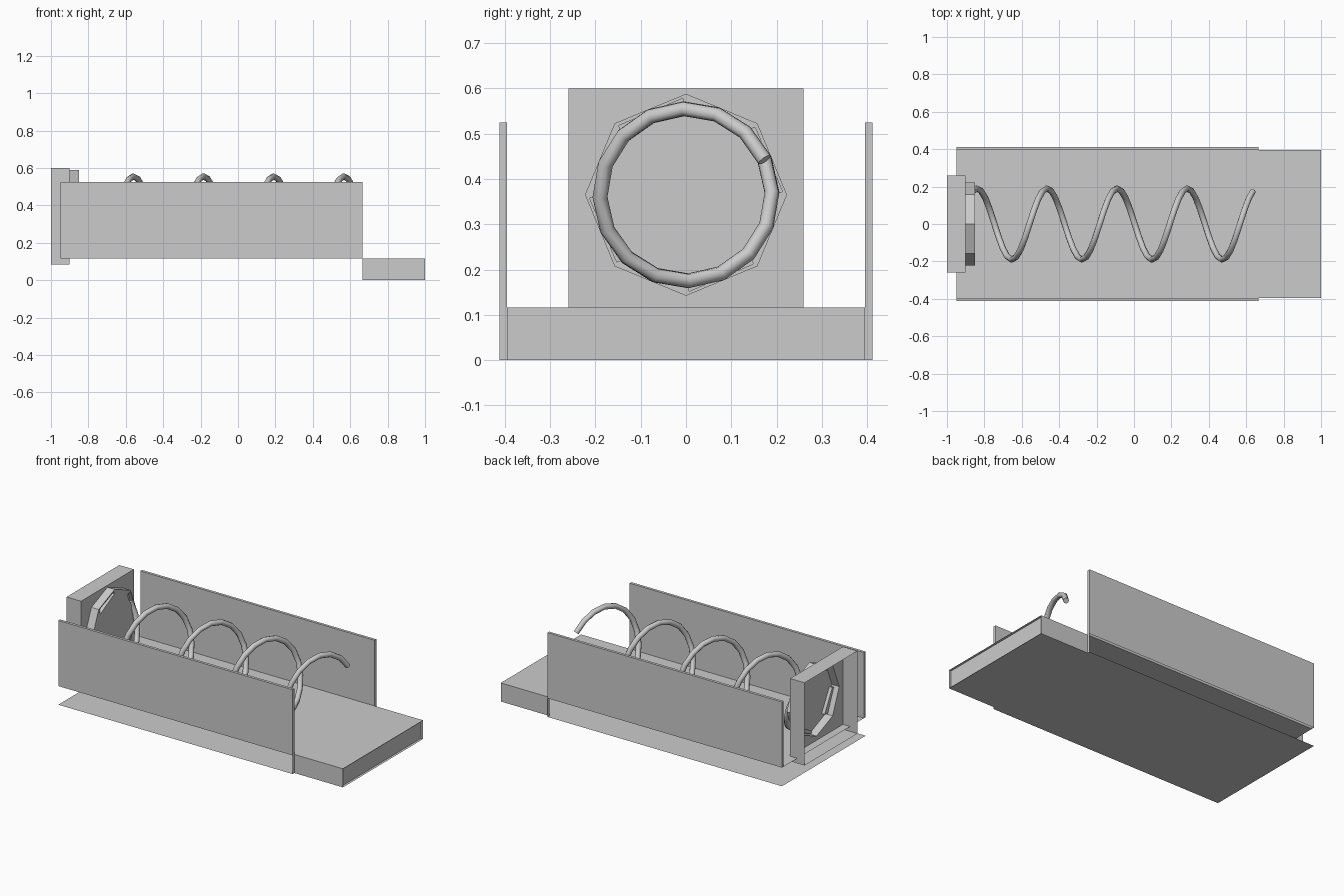
import bpy, bmesh
from math import sin, cos, pi
from mathutils import Vector

if "Cube" in bpy.data.objects:
    bpy.data.objects.remove(bpy.data.objects["Cube"])

CZ = 0.365                      # height of the coil axis


def finish(name, bm, fix=True):
    bmesh.ops.remove_doubles(bm, verts=bm.verts, dist=1e-5)
    if fix:
        bmesh.ops.recalc_face_normals(bm, faces=bm.faces)
    me = bpy.data.meshes.new(name)
    bm.to_mesh(me)
    bm.free()
    ob = bpy.data.objects.new(name, me)
    bpy.context.collection.objects.link(ob)
    return ob


def face(bm, pts):
    return bm.faces.new([bm.verts.new(p) for p in pts])


def box(bm, x0, x1, y0, y1, z0, z1, skip=""):
    """Box whose sides listed in skip (lower case = min, upper = max) stay open."""
    sides = {
        "x": [(x0, y0, z0), (x0, y0, z1), (x0, y1, z1), (x0, y1, z0)],
        "X": [(x1, y0, z0), (x1, y1, z0), (x1, y1, z1), (x1, y0, z1)],
        "y": [(x0, y0, z0), (x1, y0, z0), (x1, y0, z1), (x0, y0, z1)],
        "Y": [(x0, y1, z0), (x0, y1, z1), (x1, y1, z1), (x1, y1, z0)],
        "z": [(x0, y0, z0), (x0, y1, z0), (x1, y1, z0), (x1, y0, z0)],
        "Z": [(x0, y0, z1), (x1, y0, z1), (x1, y1, z1), (x0, y1, z1)],
    }
    return {k: face(bm, p) for k, p in sides.items() if k not in skip}


def ring(bm, x, pts):
    """Closed edge loop of (y, z) points at the given x."""
    vs = [bm.verts.new((x, y, z)) for y, z in pts]
    return vs, [bm.edges.new((vs[i], vs[(i + 1) % len(vs)])) for i in range(len(vs))]


def bridge(bm, a, b):
    n = len(a)
    for i in range(n):
        j = (i + 1) % n
        bm.faces.new((a[i], a[j], b[j], b[i]))


def fill(bm, edges):
    bmesh.ops.triangle_fill(bm, edges=edges, use_beauty=True, normal=Vector((1, 0, 0)))


# tray nose with a recessed front panel
bm = bmesh.new()
nose = box(bm, 0.665, 1.0, -0.395, 0.395, 0, 0.116, skip="xzZ")
bmesh.ops.inset_region(bm, faces=[nose["X"]], thickness=0.014)
bmesh.ops.inset_region(bm, faces=[nose["X"]], thickness=0.001, depth=-0.015)
finish("tray_nose", bm)

# deck and base sheets, open along the sides and the rear
bm = bmesh.new()
face(bm, [(-0.95, -0.395, 0.116), (1, -0.395, 0.116), (1, 0.395, 0.116), (-0.95, 0.395, 0.116)])
finish("tray_deck", bm, False)
bm = bmesh.new()
face(bm, [(-0.95, -0.412, 0), (-0.95, 0.412, 0), (0.665, 0.412, 0), (0.665, 0.395, 0),
          (1, 0.395, 0), (1, -0.395, 0), (0.665, -0.395, 0), (0.665, -0.412, 0)])
finish("tray_base", bm, False)

# side walls, with the front edge strip running down to the base
for side, y0, y1 in (("left", -0.412, -0.395), ("right", 0.395, 0.412)):
    bm = bmesh.new()
    box(bm, -0.95, 0.665, y0, y1, 0.116, 0.525, skip="z")
    face(bm, [(0.665, y0, 0), (0.665, y1, 0), (0.665, y1, 0.116), (0.665, y0, 0.116)])
    finish(side + "_wall", bm, False)

# motor housing: shell open at the rear with a hollow octagonal hub
bm = bmesh.new()
sq = [(-0.26, 0.085), (0.26, 0.085), (0.26, 0.6), (-0.26, 0.6)]
octa = [(0.223 * cos(i * pi / 4), CZ + 0.223 * sin(i * pi / 4)) for i in range(8)]
rear, _ = ring(bm, -1.0, sq)
front, front_e = ring(bm, -0.9, sq)
bridge(bm, rear, front)
hub0, hub0_e = ring(bm, -0.9, octa)
hub1, hub1_e = ring(bm, -0.85, octa)
bridge(bm, hub0, hub1)
# four slots around the hub face
slot = [(-0.148, 0.153), (-0.143, 0.122), (-0.004, 0.197), (-0.007, 0.213)]
cap_e = list(hub1_e)
for k in range(4):
    c, s = round(cos(k * pi / 2)), round(sin(k * pi / 2))
    pts = [(c * y - s * z, CZ + s * y + c * z) for y, z in slot]
    lip, lip_e = ring(bm, -0.85, pts)
    floor, _ = ring(bm, -0.87, pts)
    bridge(bm, lip, floor)
    bm.faces.new(floor)
    cap_e += lip_e
fill(bm, front_e + hub0_e)
fill(bm, cap_e)
finish("motor_housing", bm)

# spiral coil, four turns
cu = bpy.data.curves.new("spiral_coil", "CURVE")
cu.dimensions = "3D"
cu.bevel_depth = 0.0165
cu.bevel_resolution = 2
cu.use_fill_caps = True
sp = cu.splines.new("POLY")
N = 64
sp.points.add(N)
for i, p in enumerate(sp.points):
    x = -0.865 + 1.5 * i / N
    t = 2 * pi * (x + 0.84) / 0.375
    p.co = (x, 0.19 * cos(t), CZ - 0.19 * sin(t), 1)
sp.use_smooth = True
coil = bpy.data.objects.new("spiral_coil", cu)
bpy.context.collection.objects.link(coil)
